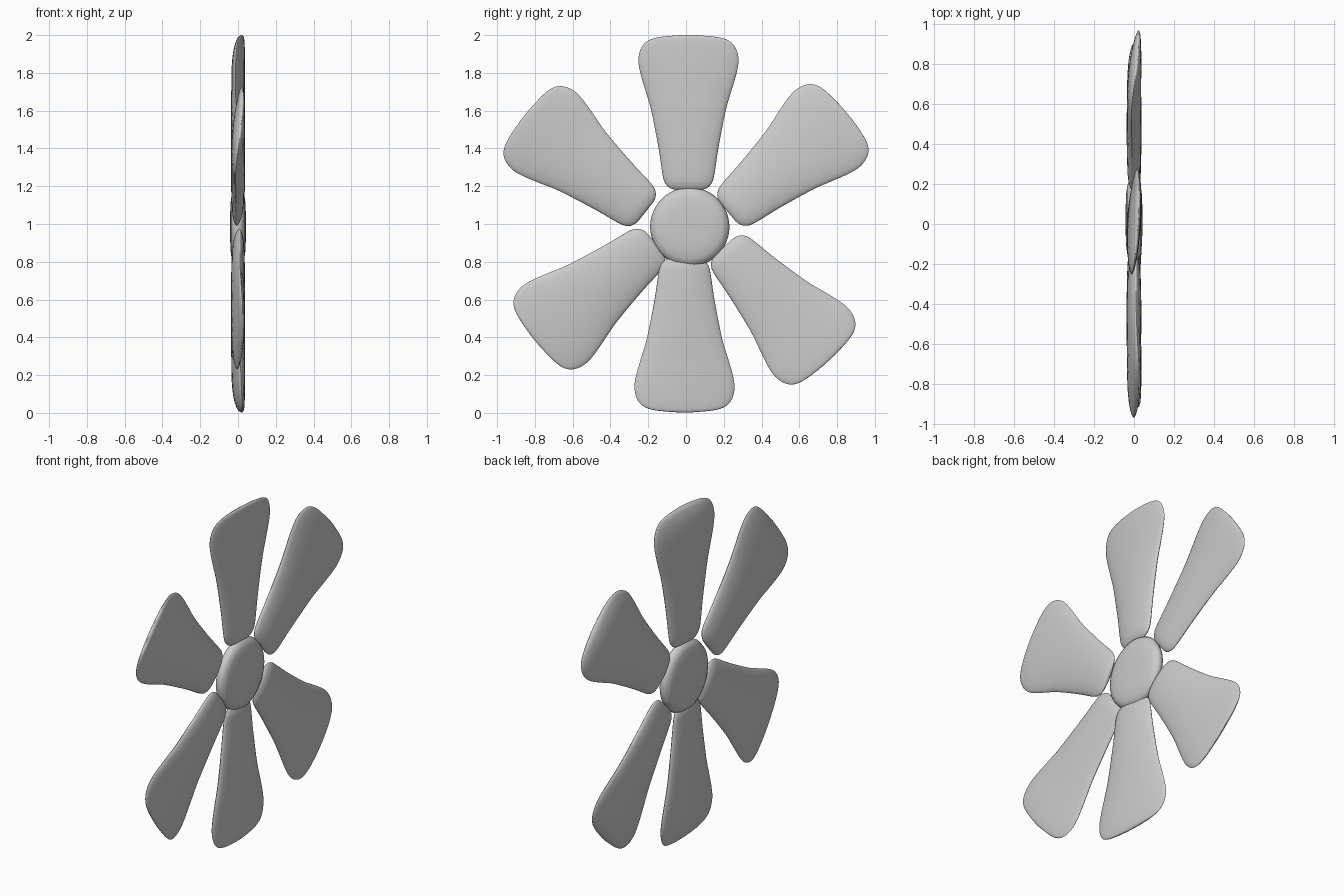
import bpy, bmesh, math

if "Cube" in bpy.data.objects:
    bpy.data.objects.remove(bpy.data.objects["Cube"])

# Blade stations: distance from root, half width, half thickness, x offset
STATIONS = [
    (0.000, 0.060, 0.004, 0.000), (0.006, 0.088, 0.013, 0.000),
    (0.025, 0.115, 0.023, 0.000), (0.070, 0.135, 0.031, 0.000),
    (0.220, 0.158, 0.035, 0.000), (0.420, 0.197, 0.035, 0.000),
    (0.520, 0.226, 0.034, 0.000), (0.620, 0.255, 0.033, 0.001),
    (0.690, 0.265, 0.031, 0.003), (0.750, 0.251, 0.026, 0.007),
    (0.790, 0.215, 0.019, 0.012), (0.810, 0.150, 0.012, 0.016),
    (0.820, 0.040, 0.003, 0.019),
]
PITCH = 0.055
SIDES = 32
STEPS = 4


def spline(rows, steps):
    """Catmull-Rom interpolation through the station rows."""
    out = []
    for i in range(len(rows) - 1):
        a, b = rows[max(i - 1, 0)], rows[i]
        c, d = rows[i + 1], rows[min(i + 2, len(rows) - 1)]
        for k in range(steps):
            t = k / steps
            out.append([0.5 * (2 * q + (r - p) * t + (2 * p - 5 * q + 4 * r - s) * t * t
                               + (3 * q - p - 3 * r + s) * t ** 3)
                        for p, q, r, s in zip(a, b, c, d)])
    out.append(list(rows[-1]))
    return out


def loft(name, rings, angle):
    """Skin closed rings into a capped smooth mesh."""
    bm = bmesh.new()
    rows = [[bm.verts.new(p) for p in ring] for ring in rings]
    for r0, r1 in zip(rows, rows[1:]):
        n = len(r0)
        for j in range(n):
            bm.faces.new((r0[j], r0[(j + 1) % n], r1[(j + 1) % n], r1[j]))
    bm.faces.new(rows[0])
    bm.faces.new(rows[-1])
    bmesh.ops.recalc_face_normals(bm, faces=bm.faces)
    mesh = bpy.data.meshes.new(name)
    bm.to_mesh(mesh)
    bm.free()
    obj = bpy.data.objects.new(name, mesh)
    bpy.context.collection.objects.link(obj)
    bpy.ops.object.select_all(action='DESELECT')
    bpy.context.view_layer.objects.active = obj
    obj.select_set(True)
    bpy.ops.object.shade_smooth_by_angle(angle=math.radians(angle))


def blade(name, tip_y, tip_z, degrees):
    """Pitched, domed paddle whose outer end sits at the given point."""
    a = math.radians(degrees)
    dy, dz = math.cos(a), math.sin(a)
    rings = []
    for s, w, h, off in spline(STATIONS, STEPS):
        ring = []
        for j in range(SIDES):
            t = 2 * math.pi * j / SIDES
            v = w * math.cos(t)
            sn = math.sin(t)
            x = off + PITCH * v + h * math.copysign(abs(sn) ** 1.15, sn)
            d = s - 0.82
            ring.append((x, tip_y + dy * d + dz * v, tip_z + dz * d - dy * v))
        rings.append(ring)
    loft(name, rings, 60)


# Six blades around the hub
blade("blade_top", 0.013, 2.0, 90)
blade("blade_upper_right", 0.85, 1.59, 40)
blade("blade_upper_left", -0.855, 1.575, 141.5)
blade("blade_lower_left", -0.80, 0.383, 219.2)
blade("blade_bottom", -0.008, 0.003, 270)
blade("blade_lower_right", 0.755, 0.275, 312.5)

# Domed round hub
PROFILE = [(-0.042, 0.05), (-0.040, 0.12), (-0.034, 0.17), (-0.022, 0.199), (0.0, 0.21),
           (0.022, 0.199), (0.034, 0.17), (0.040, 0.12), (0.042, 0.05)]
loft("hub", [[(x, 0.02 + r * math.cos(2 * math.pi * j / 48), 0.985 + r * math.sin(2 * math.pi * j / 48))
              for j in range(48)] for x, r in PROFILE], 60)
